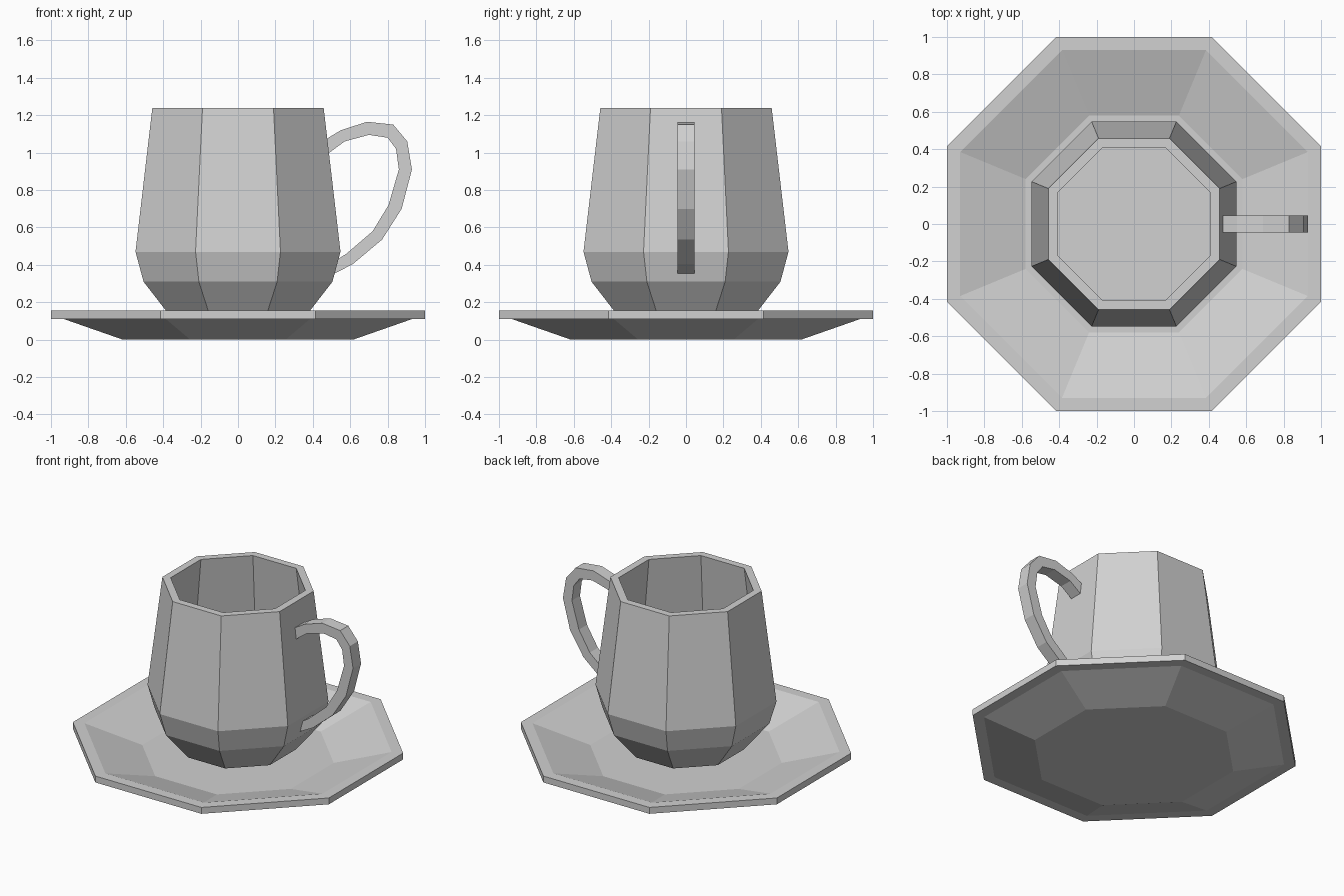
import bpy
import bmesh
from math import cos, sin, pi

cube = bpy.data.objects.get("Cube")
if cube:
    bpy.data.objects.remove(cube, do_unlink=True)

SIDES = 8

# One plain grey glaze for everything
glaze = bpy.data.materials.new("grey_glaze")
glaze.use_nodes = True
colour = (0.64, 0.64, 0.64, 1)
glaze.diffuse_color = colour
glaze.node_tree.nodes["Principled BSDF"].inputs["Base Color"].default_value = colour


def finish(name, bm):
    bmesh.ops.recalc_face_normals(bm, faces=bm.faces)
    mesh = bpy.data.meshes.new(name)
    bm.to_mesh(mesh)
    bm.free()
    mesh.materials.append(glaze)
    obj = bpy.data.objects.new(name, mesh)
    bpy.context.collection.objects.link(obj)
    return obj


def bridge(bm, a, b):
    for i in range(len(a)):
        j = (i + 1) % len(a)
        bm.faces.new((a[i], a[j], b[j], b[i]))


def octagonal_shell(name, profile):
    """Turn (half width across flats, height) pairs into a closed eight-sided shell."""
    bm = bmesh.new()
    rings = []
    for half_width, z in profile:
        r = half_width / cos(pi / SIDES)
        angles = [(i + 0.5) * 2 * pi / SIDES for i in range(SIDES)]
        rings.append([bm.verts.new((r * cos(a), r * sin(a), z)) for a in angles])
    for lower, upper in zip(rings, rings[1:]):
        bridge(bm, lower, upper)
    bm.faces.new(rings[0])
    bm.faces.new(rings[-1])
    return finish(name, bm)


def flat_band(name, outer, inner, half_depth):
    """Rectangular strip following matched outer and inner (x, z) outlines."""
    bm = bmesh.new()
    rings = []
    for (xo, zo), (xi, zi) in zip(outer, inner):
        corners = ((xo, -half_depth, zo), (xo, half_depth, zo),
                   (xi, half_depth, zi), (xi, -half_depth, zi))
        rings.append([bm.verts.new(c) for c in corners])
    for a, b in zip(rings, rings[1:]):
        bridge(bm, a, b)
    bm.faces.new(rings[0])
    bm.faces.new(rings[-1])
    return finish(name, bm)


# Saucer: underside, rim, then sunken upper face
octagonal_shell("saucer", [
    (0.615, 0), (0.93, 0.11), (1.0, 0.11),
    (1.0, 0.155), (0.93, 0.155), (0.58, 0.04)])

# Cup: outside from base to rim, then down the inside wall to its floor
octagonal_shell("cup", [
    (0.35, 0.11), (0.505, 0.31), (0.548, 0.47), (0.458, 1.24),
    (0.408, 1.24), (0.496, 0.47), (0.46, 0.33)])

# Handle: ear-shaped loop on the left side
flat_band(
    "handle",
    [(0.475, 1.075), (0.55, 1.12), (0.69, 1.165), (0.83, 1.15), (0.905, 1.06),
     (0.93, 0.91), (0.875, 0.70), (0.77, 0.535), (0.615, 0.405), (0.51, 0.35)],
    [(0.475, 0.99), (0.57, 1.06), (0.70, 1.095), (0.80, 1.08), (0.845, 1.02),
     (0.86, 0.91), (0.805, 0.72), (0.72, 0.58), (0.58, 0.46), (0.51, 0.415)],
    0.045)
